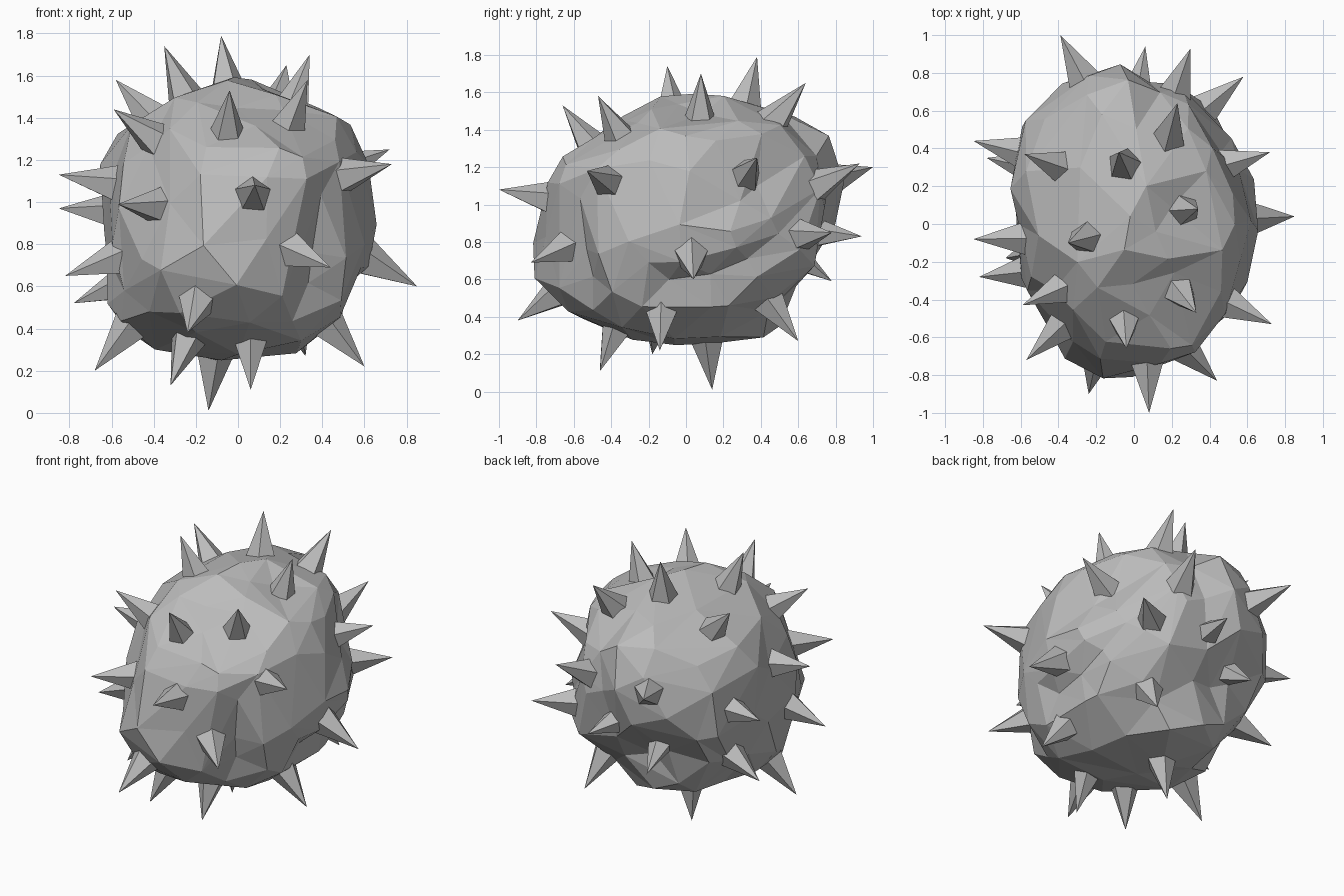
import bpy, bmesh, math
from mathutils import Vector, noise
from mathutils.bvhtree import BVHTree
from mathutils.geometry import intersect_point_line

cube = bpy.data.objects.get("Cube")
if cube:
    bpy.data.objects.remove(cube, do_unlink=True)

# One stone grey for everything
stone = bpy.data.materials.new("stone grey")
stone.use_nodes = True
grey = (0.5, 0.5, 0.5, 1)
stone.diffuse_color = grey
stone.node_tree.nodes["Principled BSDF"].inputs["Base Color"].default_value = grey

CENTRE = Vector((0, 0.02, 0.92))
RADII = Vector((0.64, 0.82, 0.66))
POWER = 2.4
# Grooves in the stone: start, end, depth
GROOVES = [
    (Vector((0.42, -0.62, 1.0)), Vector((0.38, -0.58, 0.45)), 0.08),
    (Vector((0.2, 0.1, 1.55)), Vector((-0.05, -0.45, 1.45)), 0.05),
    (Vector((0.6, -0.1, 0.5)), Vector((0.55, 0.5, 0.75)), 0.08),
    (Vector((0.12, 0.65, 1.45)), Vector((0.1, 0.85, 0.85)), 0.05),
    (Vector((0.55, -0.2, 1.05)), Vector((0.58, -0.15, 0.6)), 0.04),
]
# Flat chamfers: direction, distance from the centre
CHAMFERS = [
    (Vector((0, -0.69, -0.72)), 0.76),
    (Vector((0.1, -0.6, 0.8)), 0.76),
    (Vector((0.75, 0.6, 0.2)), 0.70),
    (Vector((-0.7, -0.6, 0.35)), 0.74),
    (Vector((0.7, 0, -0.7)), 0.68),
    (Vector((0, 0.75, -0.66)), 0.72),
]
# Corners where the boulder bulges out between the spikes
CORNERS = [
    (-0.08, 0.85, 1.05), (-0.05, 0.78, 1.35), (-0.40, 0.72, 1.0),
    (-0.59, 0.56, 1.0), (-0.63, 0.30, 1.22), (-0.12, -0.81, 0.63),
    (-0.05, -0.66, 0.46), (0, -0.40, 0.29), (0, 0.36, 0.28),
    (0.51, 0.15, 1.38), (0.05, 0.0, 1.57),
]
# Tips of the spikes around the body
TIPS = [
    # top
    (-0.35, -0.10, 1.74), (-0.08, 0.38, 1.79), (0.23, 0.64, 1.65),
    (0.34, 0.08, 1.70), (0.33, -0.47, 1.58), (-0.04, -0.66, 1.53),
    (-0.58, 0.37, 1.58), (-0.59, -0.43, 1.44),
    # right side
    (-0.85, -0.08, 1.13), (-0.85, 0.44, 0.97), (-0.82, -0.28, 0.65),
    (-0.78, 0.35, 0.52), (-0.68, -0.18, 0.20),
    # left side
    (0.73, -0.53, 1.18), (0.72, 0.38, 1.25), (0.85, 0.04, 0.60),
    (0.60, -0.14, 0.22), (0.58, 0.78, 0.85),
    # front
    (0.08, -1.00, 1.08), (-0.57, -0.72, 0.99), (0.44, -0.83, 0.69),
    (-0.24, -0.90, 0.38),
    # back
    (-0.39, 1.00, 1.20), (0.06, 0.94, 0.83), (0.30, 0.93, 1.22),
    (-0.26, 0.78, 0.59), (0.32, 0.60, 0.27),
    # underside
    (-0.32, -0.46, 0.13), (-0.14, 0.14, 0.01), (0.06, -0.46, 0.11),
]
SPIKE_OUT = 0.25     # visible length of a spike
SPIKE_LENGTH = 0.31  # with its sunken root
SPIKE_RADIUS = 0.105


def new_object(name, bm):
    mesh = bpy.data.meshes.new(name)
    bm.to_mesh(mesh)
    bm.free()
    mesh.materials.append(stone)
    obj = bpy.data.objects.new(name, mesh)
    bpy.context.collection.objects.link(obj)
    return obj


def boulder_radius(direction):
    """Radius of the boxy, chamfered and grooved boulder in a direction."""
    total = sum(abs(d / r) ** POWER for d, r in zip(direction, RADII))
    radius = total ** (-1 / POWER)
    for normal, distance in CHAMFERS:
        facing = direction.dot(normal.normalized())
        if facing > 0.1:
            radius = min(radius, distance / facing)
    point = CENTRE + direction * radius
    for start, end, depth in GROOVES:
        t = intersect_point_line(point, start, end)[1]
        nearest = start.lerp(end, min(max(t, 0), 1))
        radius -= depth * math.exp(-((point - nearest).length / 0.1) ** 2)
    return radius + 0.025 * noise.noise(direction * 4.0)


# Boulder body
bm = bmesh.new()
bmesh.ops.create_icosphere(bm, subdivisions=4, radius=1)
for v in bm.verts:
    direction = v.co.normalized()
    v.co = CENTRE + direction * boulder_radius(direction)
surface = BVHTree.FromBMesh(bm)

# Lean each spike between the surface normal and the centre line
spikes = []
for tip in map(Vector, TIPS):
    foot = surface.find_nearest(tip)[0]
    inward = ((foot - tip).normalized() * 2.5 + (CENTRE - tip).normalized()).normalized()
    spikes.append((tip, inward))

# Fit the stone to every spike root and corner
fits = []
roots = [tip + inward * SPIKE_OUT for tip, inward in spikes]
for point in roots + [Vector(corner) for corner in CORNERS]:
    offset = point - CENTRE
    heading = offset.normalized()
    change = offset.length - boulder_radius(heading)
    fits.append((heading, min(max(change, -0.16), 0.1)))
for v in bm.verts:
    direction = (v.co - CENTRE).normalized()
    weights = [math.exp(-(direction.angle(heading) / 0.23) ** 2) for heading, _ in fits]
    shift = sum(w * change for w, (_, change) in zip(weights, fits))
    v.co += direction * shift / (sum(weights) + 0.1)

# Simplify into irregular flat facets
body = new_object("boulder_body", bm)
facets = body.modifiers.new("facets", "DECIMATE")
facets.ratio = 0.18

# Five-sided spikes
for i, (tip, inward) in enumerate(spikes):
    bm = bmesh.new()
    bmesh.ops.create_cone(bm, cap_ends=True, segments=5, radius1=SPIKE_RADIUS,
                          radius2=0, depth=SPIKE_LENGTH)
    bmesh.ops.remove_doubles(bm, verts=bm.verts, dist=0.0001)
    turn = (-inward).to_track_quat("Z", "Y").to_matrix().to_4x4()
    bmesh.ops.transform(bm, matrix=turn, verts=bm.verts)
    bmesh.ops.translate(bm, vec=tip + inward * SPIKE_LENGTH / 2, verts=bm.verts)
    new_object(f"spike_{i + 1:02d}", bm)
